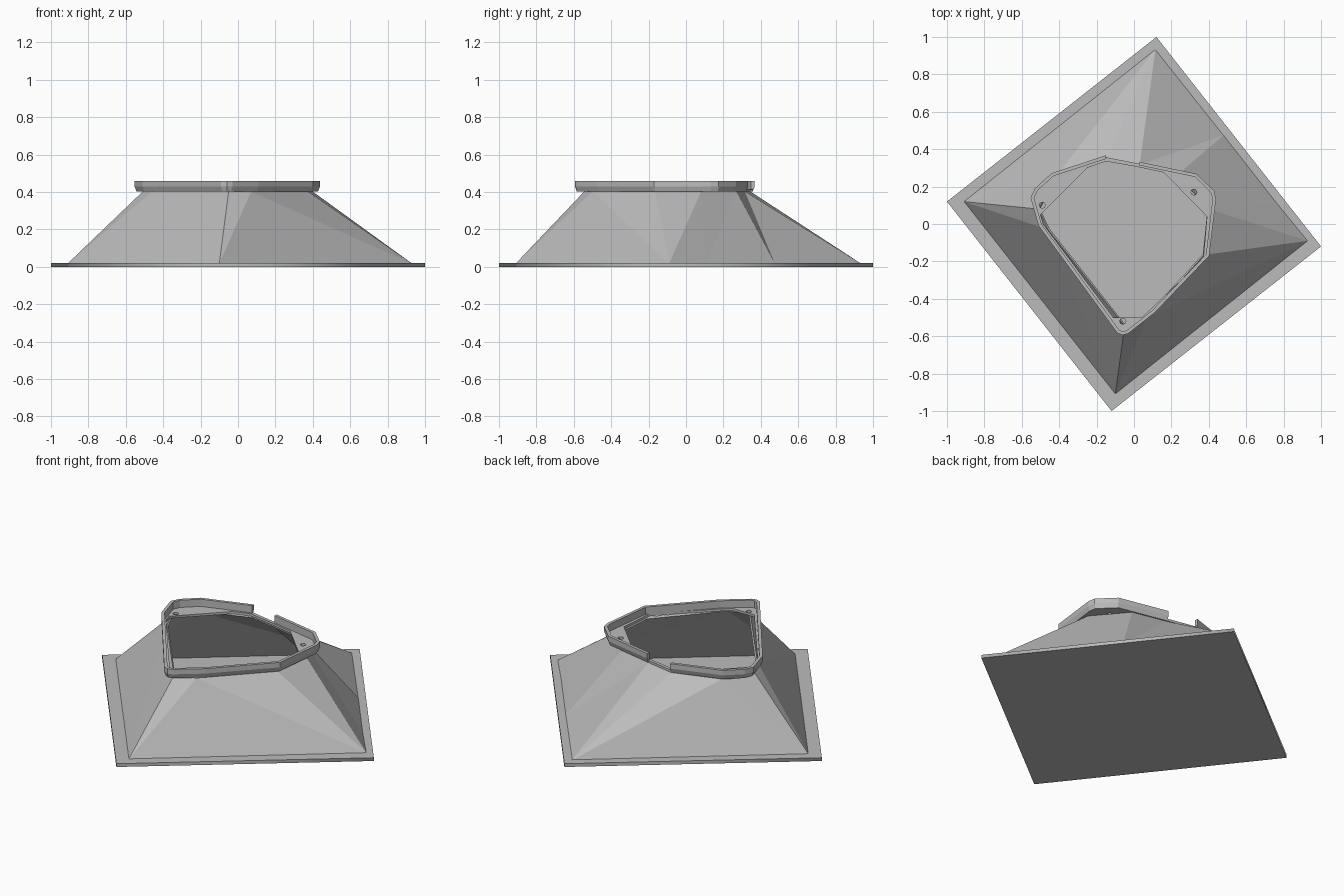
import bpy, bmesh, math
from mathutils import Vector

if "Cube" in bpy.data.objects:
    bpy.data.objects.remove(bpy.data.objects["Cube"])

grey = bpy.data.materials.new("plain_grey")
grey.diffuse_color = (0.5, 0.5, 0.5, 1)
grey.use_nodes = True
grey.node_tree.nodes["Principled BSDF"].inputs["Base Color"].default_value = grey.diffuse_color


def mesh_object(name, bm):
    bmesh.ops.recalc_face_normals(bm, faces=bm.faces)
    me = bpy.data.meshes.new(name)
    bm.to_mesh(me)
    bm.free()
    me.materials.append(grey)
    ob = bpy.data.objects.new(name, me)
    bpy.context.collection.objects.link(ob)
    return ob


def plate(name, outlines, z0, z1):
    """Flat plate from an outline followed by its holes."""
    cu = bpy.data.curves.new(name, 'CURVE')
    cu.dimensions, cu.fill_mode = '2D', 'BOTH'
    cu.extrude = (z1 - z0) / 2
    for pts in outlines:
        sp = cu.splines.new('POLY')
        sp.points.add(len(pts) - 1)
        for p, (x, y) in zip(sp.points, pts):
            p.co = (x, y, 0, 1)
        sp.use_cyclic_u = True
    cu.materials.append(grey)
    ob = bpy.data.objects.new(name, cu)
    ob.location.z = (z0 + z1) / 2
    bpy.context.collection.objects.link(ob)
    bpy.ops.object.select_all(action='DESELECT')
    ob.select_set(True)
    bpy.context.view_layer.objects.active = ob
    bpy.ops.object.convert(target='MESH')
    return ob


def inset(pts, d):
    """Mitred inward offset of a counter-clockwise outline."""
    out = []
    for i, p in enumerate(pts):
        p, a, b = Vector(p), Vector(pts[i - 1]), Vector(pts[(i + 1) % len(pts)])
        u, v = (p - a).normalized(), (b - p).normalized()
        n1, n2 = Vector((-u.y, u.x)), Vector((-v.y, v.x))
        out.append(tuple(p + (n1 + n2) * d / (1 + n1.dot(n2))))
    return out


# base plate: a tilted square
plate("base_plate", [[(1, -.12), (.12, 1), (-1, .12), (-.12, -1)]], 0, .02)

# sloping hollow shroud: each top point paired with its foot on the base
E, N, W, S = (.93, -.09), (.115, .935), (-.91, .12), (-.1, -.91)
pairs = [((.375, -.165), E), ((.40, .08), (.77, .105)), ((.24, .27), (.48, .475)),
         ((.03, .315), N), ((-.15, .345), N), ((-.43, .24), W), ((-.51, .08), W),
         ((-.46, -.03), S), ((-.05, -.545), S), ((.07, -.5), E)]
bm = bmesh.new()
feet = {f: bm.verts.new((*f, .018)) for _, f in pairs}
tops = [bm.verts.new((*t, .402)) for t, _ in pairs]
for i in range(len(pairs)):
    j = (i + 1) % len(pairs)
    a, b = feet[pairs[i][1]], feet[pairs[j][1]]
    if a is b:
        bm.faces.new((a, tops[j], tops[i]))
    else:
        bm.faces.new((a, b, tops[j]))
        bm.faces.new((a, tops[j], tops[i]))
shroud = mesh_object("shroud_wall", bm)
mod = shroud.modifiers.new("thickness", 'SOLIDIFY')
mod.thickness, mod.offset = .012, -1

# rim outline, counter-clockwise from one side of the gap to the other
rim = [(-.15, .367), (-.44, .272), (-.53, .19), (-.553, .14), (-.51, -.01),
       (-.09, -.582), (-.06, -.594), (-.03, -.585), (.11, -.475), (.402, -.17),
       (.438, .13), (.43, .175), (.335, .268), (.03, .332)]
foot = inset(rim, .01)

# ledge with the opening and three screw holes
opening = [(-.15, .335), (-.25, .30), (-.5, .05), (-.485, 0), (-.11, -.5), (.04, -.5),
           (.37, -.19), (.39, .04), (.16, .275), (.02, .305)]
holes = [[(cx + .016 * math.cos(k * math.pi / 4), cy + .016 * math.sin(k * math.pi / 4))
          for k in range(8)] for cx, cy in [(.32, .17), (-.49, .1), (-.06, -.52)]]
plate("screw_ledge", [foot, opening] + holes, .402, .416)

# upright rim, left open between its two ends
inner = inset(rim, .018)
bm = bmesh.new()
rows = [[bm.verts.new((*p, z)) for p, z in ((foot[i], .402), (rim[i], .43), (rim[i], .46),
                                           (inner[i], .46), (inner[i], .402))]
        for i in range(len(rim))]
for r, s in zip(rows, rows[1:]):
    for k in range(5):
        m = (k + 1) % 5
        bm.faces.new((r[k], r[m], s[m], s[k]))
bm.faces.new(rows[0])
bm.faces.new(rows[-1])
mesh_object("top_rim", bm)
